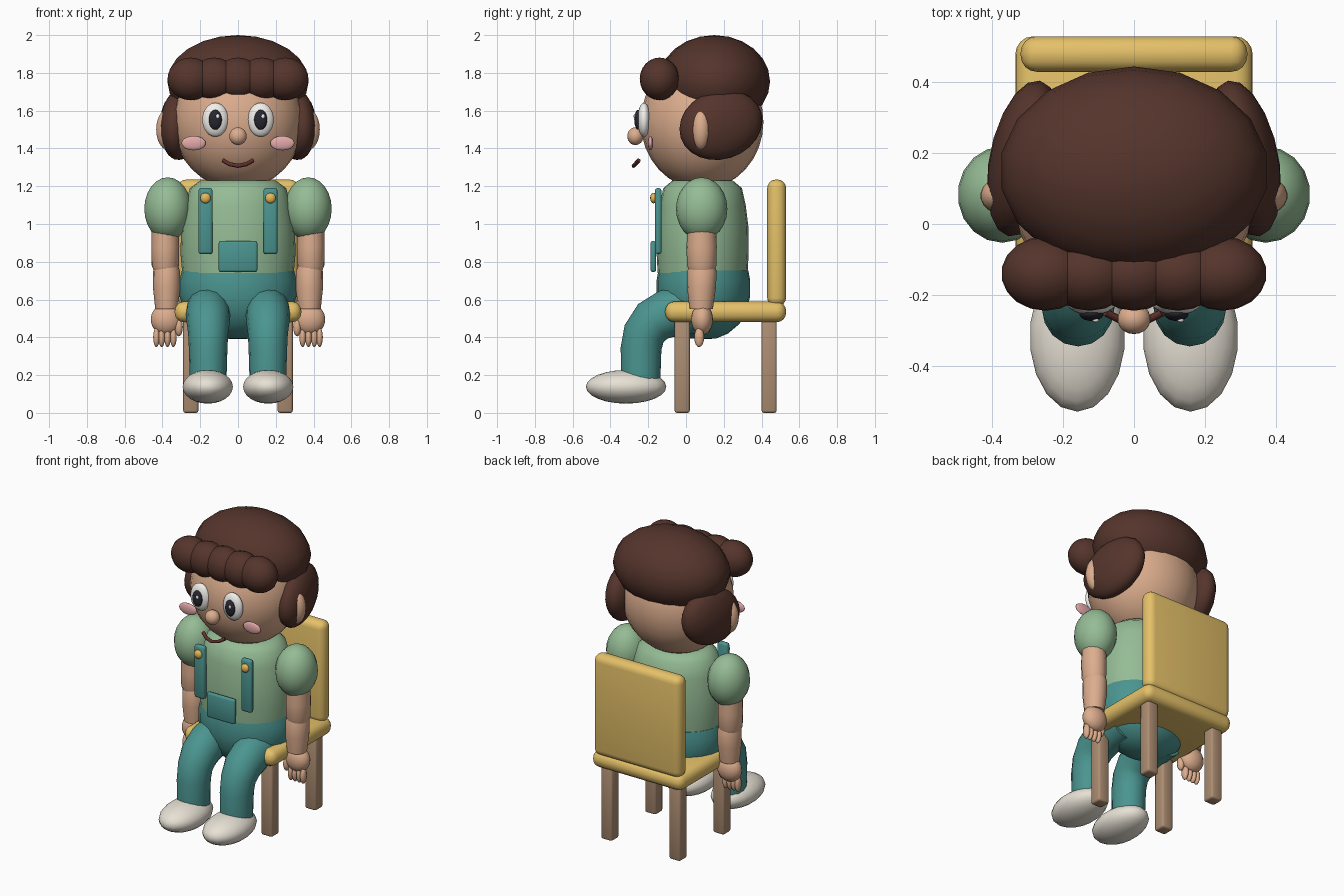
import bpy, bmesh, math
from mathutils import Vector

if "Cube" in bpy.data.objects:
    bpy.data.objects.remove(bpy.data.objects["Cube"])

COLORS = {
    "hair": (0.09, 0.035, 0.025), "skin": (0.72, 0.42, 0.27), "shirt": (0.30, 0.50, 0.30),
    "denim": (0.07, 0.30, 0.28), "cream": (0.80, 0.75, 0.66), "wood": (0.42, 0.27, 0.17),
    "yellow": (0.78, 0.53, 0.14), "white": (0.88, 0.87, 0.84), "black": (0.02, 0.02, 0.03),
    "pink": (0.78, 0.40, 0.40), "lip": (0.12, 0.03, 0.025), "brass": (0.80, 0.48, 0.10),
}
MATS = {}
for key, rgb in COLORS.items():
    MATS[key] = bpy.data.materials.new(key)
    MATS[key].diffuse_color = (*rgb, 1)


def finish(bm, name, color, smooth=True):
    bmesh.ops.recalc_face_normals(bm, faces=bm.faces)
    mesh = bpy.data.meshes.new(name)
    bm.to_mesh(mesh)
    bm.free()
    mesh.materials.append(MATS[color])
    for p in mesh.polygons:
        p.use_smooth = smooth
    ob = bpy.data.objects.new(name, mesh)
    bpy.context.collection.objects.link(ob)
    return ob


def ball(name, color, loc, radii, rot=(0, 0, 0), seg=18, rings=12):
    bm = bmesh.new()
    bmesh.ops.create_uvsphere(bm, u_segments=seg, v_segments=rings, radius=1)
    bmesh.ops.scale(bm, vec=radii, verts=bm.verts)
    ob = finish(bm, name, color)
    ob.location, ob.rotation_euler = loc, rot
    return ob


def box(name, color, loc, size, bevel, seg=4):
    bm = bmesh.new()
    bmesh.ops.create_cube(bm, size=1)
    bmesh.ops.scale(bm, vec=size, verts=bm.verts)
    bmesh.ops.bevel(bm, geom=bm.edges[:], offset=bevel, segments=seg,
                    affect='EDGES', profile=0.5)
    ob = finish(bm, name, color)
    ob.location = loc
    return ob


def tube(name, color, path, radii, seg=16):
    """Capped tube through points; each radius is (sideways x, in the y-z plane)."""
    bm = bmesh.new()
    pts = [Vector(p) for p in path]
    rows = []
    for i, p in enumerate(pts):
        t = (pts[min(i + 1, len(pts) - 1)] - pts[max(i - 1, 0)]).normalized()
        guide = Vector((1, 0, 0)) if abs(t.x) < 0.7 else Vector((0, 1, 0))
        b = t.cross(guide).normalized()
        a = b.cross(t)
        ra, rb = radii[i]
        rows.append([bm.verts.new(p + a * ra * math.cos(k * math.tau / seg)
                                  + b * rb * math.sin(k * math.tau / seg)) for k in range(seg)])
    for r0, r1 in zip(rows, rows[1:]):
        for k in range(seg):
            n = (k + 1) % seg
            bm.faces.new((r0[k], r0[n], r1[n], r1[k]))
    bm.faces.new(rows[0])
    bm.faces.new(rows[-1])
    ob = finish(bm, name, color)
    bpy.context.view_layer.objects.active = ob
    bpy.ops.object.select_all(action='DESELECT')
    ob.select_set(True)
    bpy.ops.object.shade_smooth_by_angle(angle=math.radians(50))
    return ob


def column(name, color, y, profile):
    """Upright elliptical body from (z, rx, ry) rows."""
    return tube(name, color, [(0, y, z) for z, _, _ in profile],
                [(rx, ry) for _, rx, ry in profile], 24)


# chair
box("seat", "yellow", (0, 0.21, 0.535), (0.67, 0.64, 0.11), 0.05)
box("backrest", "yellow", (0, 0.48, 0.90), (0.64, 0.10, 0.67), 0.045)
for side, s in (("left", -1), ("right", 1)):
    for end, y in (("front", -0.02), ("back", 0.44)):
        box(f"{end}_chair_leg_{side}", "wood", (s * 0.25, y, 0.255), (0.08, 0.08, 0.51), 0.012, 2)

# body
column("shirt", "shirt", 0.088, [(0.74, 0.295, 0.238), (0.85, 0.305, 0.244), (0.98, 0.30, 0.243),
                                 (1.10, 0.28, 0.228), (1.19, 0.255, 0.208), (1.23, 0.20, 0.16)])
column("trouser_hips", "denim", 0.092, [(0.755, 0.297, 0.238), (0.70, 0.31, 0.248), (0.62, 0.31, 0.248),
                                        (0.54, 0.285, 0.23), (0.47, 0.23, 0.19), (0.42, 0.155, 0.13),
                                        (0.395, 0.08, 0.07), (0.39, 0.02, 0.02)])
box("bib_pocket", "denim", (0, -0.173, 0.828), (0.205, 0.03, 0.165), 0.012, 2)

# head and fringe
ball("head", "skin", (0, 0.085, 1.54), (0.345, 0.325, 0.355), seg=24, rings=16)
ball("hair_cap", "hair", (0, 0.15, 1.755), (0.38, 0.295, 0.245))
for i in range(5):
    ball(f"fringe_curl_{i + 1}", "hair", ((i - 2) * 0.125, -0.14, 1.768), (0.125, 0.105, 0.113))
ball("nose", "skin", (0, -0.268, 1.465), (0.047, 0.043, 0.047))
tube("mouth", "lip", [(-0.08, -0.25, 1.337), (-0.045, -0.268, 1.317), (0, -0.277, 1.308),
                      (0.045, -0.268, 1.317), (0.08, -0.25, 1.337)], [(0.011, 0.011)] * 5, 8)

for side, s in (("left", -1), ("right", 1)):
    # face and hair sides
    ball(f"side_hair_{side}", "hair", (s * 0.31, 0.185, 1.525), (0.098, 0.228, 0.182),
         (0.3, 0, s * 0.2))
    ball(f"ear_{side}", "skin", (s * 0.37, 0.08, 1.50), (0.064, 0.053, 0.108))
    ball(f"eye_{side}", "white", (s * 0.12, -0.222, 1.552), (0.07, 0.035, 0.09))
    ball(f"pupil_{side}", "black", (s * 0.12, -0.252, 1.552), (0.035, 0.022, 0.053))
    ball(f"eye_glint_{side}", "white", (s * 0.12 + 0.012, -0.272, 1.57), (0.01, 0.006, 0.012), seg=10, rings=6)
    ball(f"cheek_{side}", "pink", (s * 0.235, -0.188, 1.428), (0.065, 0.014, 0.038))

    # dungaree straps and buttons
    box(f"strap_{side}", "denim", (s * 0.172, -0.147, 1.015), (0.075, 0.036, 0.35), 0.014, 2)
    ball(f"strap_button_{side}", "brass", (s * 0.172, -0.172, 1.137), (0.028, 0.018, 0.028), seg=12, rings=8)

    # arms
    ball(f"sleeve_{side}", "shirt", (s * 0.372, 0.083, 1.08), (0.126, 0.136, 0.167))
    x = s * 0.385
    tube(f"upper_arm_{side}", "skin", [(x, 0.083, 1.0), (x, 0.083, 0.88), (x, 0.083, 0.78), (x, 0.083, 0.74)],
         [(0.072, 0.075), (0.074, 0.08), (0.072, 0.078), (0.055, 0.06)])
    x = s * 0.378
    tube(f"forearm_{side}", "skin", [(x, 0.085, 0.80), (x, 0.085, 0.75), (x, 0.082, 0.66), (x, 0.08, 0.55)],
         [(0.055, 0.06), (0.071, 0.078), (0.072, 0.076), (0.06, 0.062)])
    ball(f"palm_{side}", "skin", (s * 0.38, 0.085, 0.495), (0.083, 0.058, 0.083))
    for i, fx in enumerate((0.342, 0.373, 0.404, 0.432)):
        ball(f"finger_{i + 1}_{side}", "skin", (s * fx, 0.07, 0.40), (0.018, 0.026, 0.052), seg=10, rings=8)
    ball(f"thumb_{side}", "skin", (s * 0.313, 0.065, 0.455), (0.022, 0.026, 0.05), seg=10, rings=8)

    # legs and shoes
    x = s * 0.158
    tube(f"trouser_leg_{side}", "denim",
         [(x, 0.12, 0.55), (x, 0.0, 0.545), (x, -0.10, 0.525), (x, -0.175, 0.485),
          (x, -0.222, 0.42), (x, -0.238, 0.34), (x, -0.24, 0.17)],
         [(0.115, 0.125), (0.118, 0.128), (0.118, 0.128), (0.115, 0.12),
          (0.106, 0.112), (0.102, 0.108), (0.097, 0.104)])
    ball(f"shoe_{side}", "cream", (s * 0.16, -0.317, 0.138), (0.135, 0.213, 0.089))

for m in bpy.data.materials:
    if m.users and not m.is_grease_pencil:
        m.use_nodes = True
        m.node_tree.nodes["Principled BSDF"].inputs["Base Color"].default_value = m.diffuse_color
